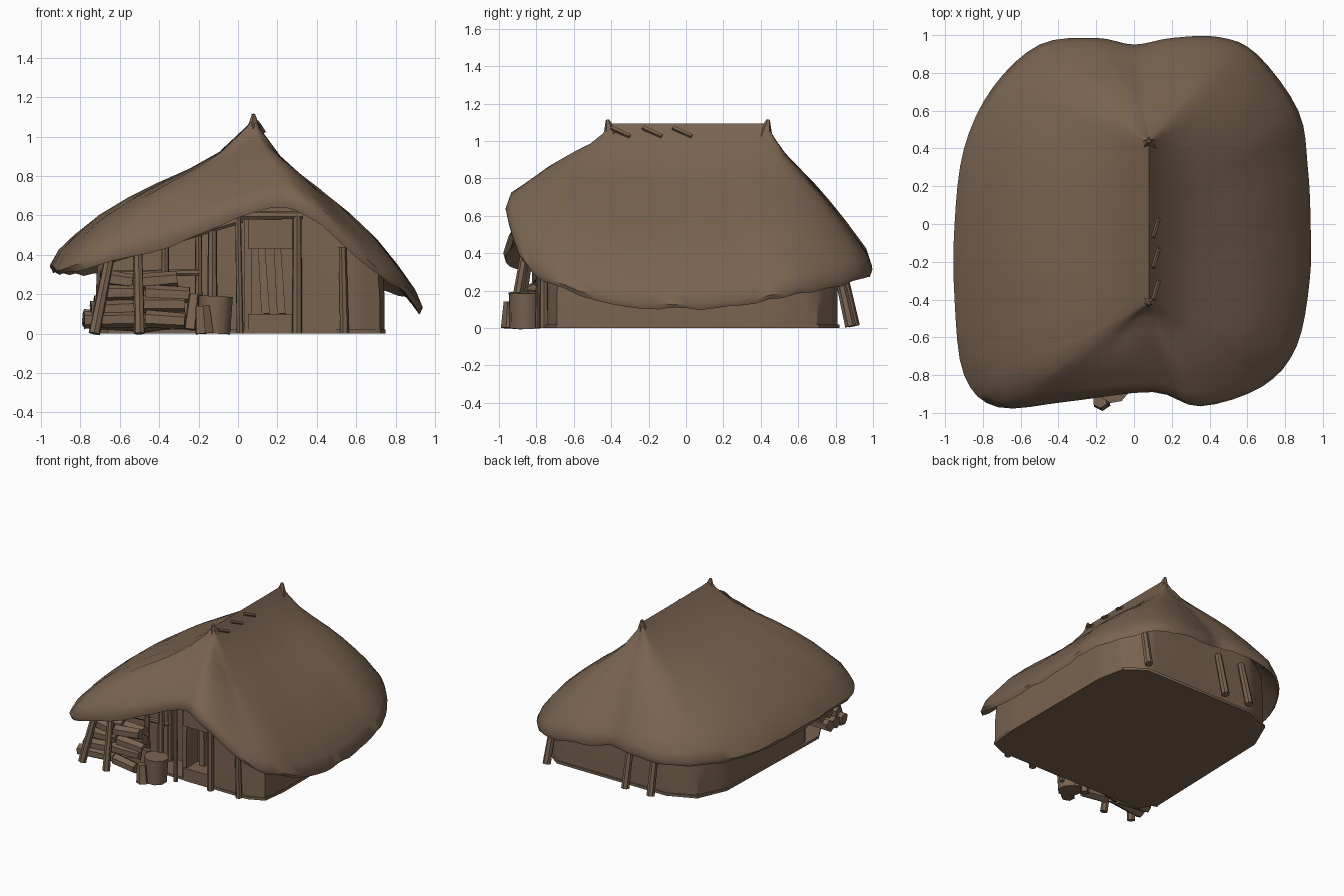
import bpy, bmesh, math, random
from mathutils import Vector
from mathutils.bvhtree import BVHTree

if "Cube" in bpy.data.objects:
    bpy.data.objects.remove(bpy.data.objects["Cube"])

random.seed(4)
brown = bpy.data.materials.new("thatch brown")
brown.diffuse_color = (0.19, 0.125, 0.08, 1)
brown.use_nodes = True
brown.node_tree.nodes["Principled BSDF"].inputs["Base Color"].default_value = brown.diffuse_color


def finish(name, bm, angle=40):
    bmesh.ops.recalc_face_normals(bm, faces=bm.faces)
    me = bpy.data.meshes.new(name)
    bm.to_mesh(me)
    bm.free()
    ob = bpy.data.objects.new(name, me)
    bpy.context.collection.objects.link(ob)
    me.materials.append(brown)
    bpy.ops.object.select_all(action='DESELECT')
    ob.select_set(True)
    bpy.context.view_layer.objects.active = ob
    bpy.ops.object.shade_smooth_by_angle(angle=math.radians(angle))
    return ob


def stick(name, a, b, r, n=7, taper=0.85):
    a, b = Vector(a), Vector(b)
    d = b - a
    bm = bmesh.new()
    bmesh.ops.create_cone(bm, cap_ends=True, segments=n, radius1=r, radius2=r * taper, depth=d.length)
    m = d.to_track_quat('Z', 'Y').to_matrix().to_4x4()
    m.translation = (a + b) / 2
    bm.transform(m)
    return finish(name, bm)


def box(name, lo, hi):
    bm = bmesh.new()
    bmesh.ops.create_cube(bm, size=1)
    for v in bm.verts:
        v.co = [lo[i] + (v.co[i] + 0.5) * (hi[i] - lo[i]) for i in range(3)]
    return finish(name, bm)


# Thatched roof: eave control points (x, y, underside z), joined to a ridge
eave = [(-.72, -.97, .34), (-.35, -.94, .44), (.1, -.89, .62), (.35, -.965, .60), (.68, -.86, .32),
        (.86, -.65, .19), (.93, -.3, .10), (.935, 0, .09), (.92, .3, .11), (.87, .6, .17),
        (.65, .9, .24), (.45, .99, .27), (.2, .985, .30), (0, .95, .33), (-.2, .985, .32),
        (-.5, .95, .30), (-.75, .72, .29), (-.9, .4, .29), (-.95, 0, .30), (-.95, -.4, .30),
        (-.9, -.8, .29)]


def spline(pts, steps):
    out, n = [], len(pts)
    p = [Vector(q) for q in pts]
    for i in range(n):
        a, b, c, d = (p[(i + k - 1) % n] for k in range(4))
        for s in range(steps):
            t = s / steps
            out.append(0.5 * (2 * b + (c - a) * t + (2 * a - 5 * b + 4 * c - d) * t * t
                              + (3 * b - a - 3 * c + d) * t ** 3))
    return out


def ridge(e):
    return Vector((.08, max(-.42, min(.44, e.y * .55)), 1.095))


# (t along slope, height offset on the long sides, height offset on the end hips)
outer = [(0, 0, 0), (.04, -.018, -.04), (.17, -.05, -.04), (.32, -.03, -.02), (.48, .012, -.005),
         (.62, .042, 0), (.76, .055, 0), (.88, .04, 0), (.96, .015, 0), (1, -.03, -.03)]
under = [(.985, -.07, -.075), (.93, -.065, -.08), (.8, -.04, -.08), (.6, -.05, -.09), (.35, -.10, -.11)]
bm = bmesh.new()
rings = []
edge = spline(eave, 4)
for t, side, hip in outer + under:
    ring = []
    for e in edge:
        r = ridge(e)
        d = (e - r).to_2d().normalized()
        w = d.y ** 2
        p = r.lerp(e + Vector((0, 0, .07)), t)
        p.z += side * (1 - w) + hip * w
        if 0.3 < t < 1:
            p.z += random.uniform(-.004, .004)
        if t >= .96:
            p.z += random.uniform(-.008, .008)
        ring.append(bm.verts.new(p))
    rings.append(ring)
n = len(edge)
for a, b in zip(rings, rings[1:]):
    for i in range(n):
        bm.faces.new((a[i], a[(i + 1) % n], b[(i + 1) % n], b[i]))
bm.faces.new(rings[-1])
bmesh.ops.remove_doubles(bm, verts=bm.verts, dist=.0015)
bvh = BVHTree.FromBMesh(bm)
finish("thatched_roof", bm, 50)

# Raised ridge tips and a few flat bundles tucked below the ridge
for y, s in ((-.4, -1), (.42, 1)):
    stick("ridge_tip", (.08, y, 1.02), (.078, y + s * .02, 1.115), .045, 6, .2)
for y in (-.4, -.23, -.07):
    stick("ridge_binding", (.1, y, 1.07), (.13, y + .1, 1.025), .014, 4)

# Earth walls: footprint with a porch recess and a door niche, rising to the roof
plan = [(.03, -.74), (.07, -.74), (.07, -.6), (.28, -.6), (.28, -.745), (.6, -.74), (.72, -.69),
        (.745, -.5), (.745, .5), (.7, .7), (.55, .81), (-.4, .81), (-.6, .72), (-.7, .5),
        (-.72, -.45), (-.68, -.52), (.03, -.52)]
bm = bmesh.new()
cols = []
for i, p in enumerate(plan):
    a, b = Vector(p), Vector(plan[(i + 1) % len(plan)])
    cnt = max(1, round((b - a).length / .07))
    for s in range(cnt):
        q = a.lerp(b, s / cnt)
        hit = bvh.ray_cast(Vector((q.x, q.y, -.1)), Vector((0, 0, 1)))[0]
        h = hit.z + .015 if hit else .3
        cols.append([bm.verts.new((q.x * f, q.y * f, z)) for f, z in ((1, 0), (1, h * .5), (.985, h))])
for i, c in enumerate(cols):
    d = cols[(i + 1) % len(cols)]
    for k in (0, 1):
        bm.faces.new((c[k], d[k], d[k + 1], c[k + 1]))
finish("earth_walls", bm)

# Floor slab under house and porch
bm = bmesh.new()
slab = [(-.66, -.74), (.6, -.75), (.725, -.695), (.75, -.5), (.75, .5), (.705, .71), (.555, .82),
        (-.4, .82), (-.61, .73), (-.71, .5), (-.74, -.6)]
f = bm.faces.new([bm.verts.new((x, y, 0)) for x, y in slab])
ext = bmesh.ops.extrude_face_region(bm, geom=[f])
bmesh.ops.translate(bm, vec=(0, 0, .02), verts=[v for v in ext["geom"] if isinstance(v, bmesh.types.BMVert)])
finish("floor_slab", bm)

# Doorway: lintel, sill and a plank door standing ajar
box("door_lintel", (.05, -.75, .43), (.3, -.6, .6))
box("door_sill", (.05, -.75, 0), (.3, -.6, .1))
for x in (.12, .2):
    stick("door_plank", (x + .02, -.63, .1), (x, -.61, .43), .03, 4)

# Porch and front posts
posts = [((-.73, -.9, 0), (-.65, -.84, .40), .03), ((-.5, -.93, 0), (-.51, -.85, .46), .028),
         ((-.13, -.78, 0), (-.13, -.77, .58), .027), ((.01, -.79, 0), (.0, -.78, .6), .018),
         ((.3, -.77, 0), (.3, -.77, .6), .027), ((.54, -.76, 0), (.53, -.76, .44), .024),
         ((-.37, -.6, 0), (-.37, -.6, .52), .022), ((-.2, -.56, 0), (-.2, -.56, .58), .02)]
for a, b, r in posts:
    stick("front_post", a, b, r)
stick("porch_beam", (-.68, -.8, .37), (.02, -.77, .58), .024)
stick("porch_rail", (-.7, -.6, .3), (-.2, -.57, .31), .02)
stick("door_beam", (-.02, -.77, .6), (.33, -.77, .6), .024)

# Posts at the back
for x, y in ((.6, .88), (-.1, .9), (-.32, .9)):
    stick("back_post", (x, y, .01), (x * .97, y - .08, .37), .03)

# Firewood pile beside the door
for row in range(4):
    for j in range(3 - row // 2):
        y = -.86 + j * .09 + row * .025
        z = .06 + row * .07
        x0 = -.77 + row * .025 + random.uniform(-.02, .03)
        x1 = -.28 + random.uniform(-.06, .05)
        m = (x0 + x1) / 2 + random.uniform(-.06, .06)
        for a, b in ((x0, m - .01), (m + .01, x1)):
            stick("firewood_log", (a, y, z + random.uniform(-.015, .02)),
                  (b, y + random.uniform(-.03, .03), z + random.uniform(-.015, .02)), .045, 6, .9)

# Chopping stump and split logs in front
stick("chopping_stump", (-.12, -.86, 0), (-.11, -.86, .19), .085, 9, 1.05)
stick("split_log", (-.17, -.94, 0), (-.18, -.935, .14), .05, 6, .8)
stick("split_log", (-.24, -.84, .02), (-.22, -.82, .2), .04, 5, .8)
